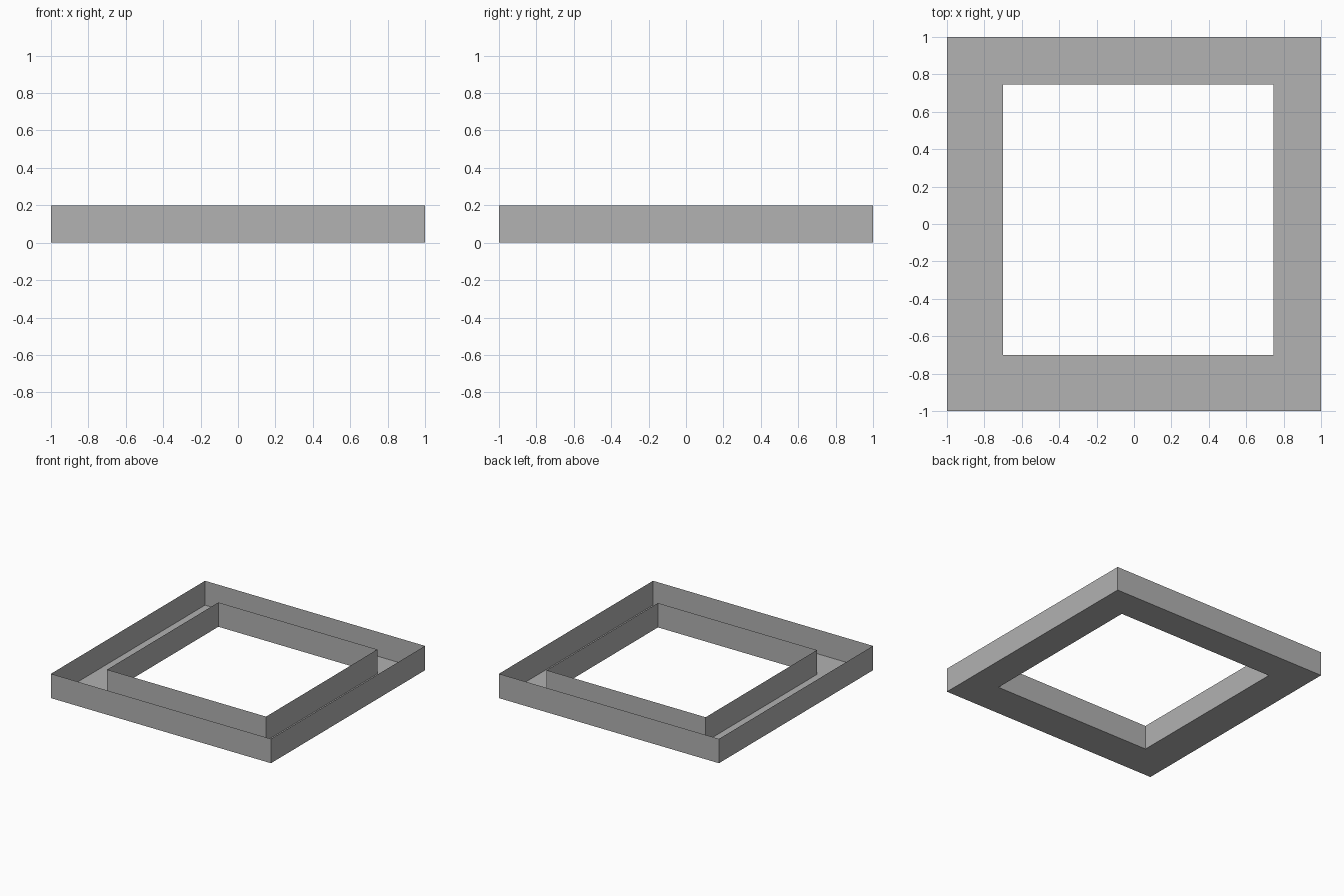
import bpy
import bmesh

cube = bpy.data.objects.get("Cube")
if cube:
    bpy.data.objects.remove(cube, do_unlink=True)

HEIGHT = 0.2
OUTER = (-1, 1, -1, 1)
INNER = (-0.7, 0.745, -0.7, 0.745)

grey = bpy.data.materials.new("plain grey")
grey.use_nodes = True
colour = (0.445, 0.445, 0.445, 1)
grey.diffuse_color = colour
grey.node_tree.nodes["Principled BSDF"].inputs["Base Color"].default_value = colour


def add_loop(bm, rect, z):
    x0, x1, y0, y1 = rect
    return [bm.verts.new((x, y, z)) for x, y in ((x0, y0), (x1, y0), (x1, y1), (x0, y1))]


def bridge(bm, a, b):
    for i in range(4):
        j = (i + 1) % 4
        bm.faces.new((a[i], a[j], b[j], b[i]))


# Open square trough of thin sheet: outer wall, flat floor, inner wall
bm = bmesh.new()
loops = [add_loop(bm, rect, z) for rect, z in
         ((INNER, HEIGHT), (INNER, 0), (OUTER, 0), (OUTER, HEIGHT))]
for lower, upper in zip(loops, loops[1:]):
    bridge(bm, lower, upper)

mesh = bpy.data.meshes.new("square_trough")
bm.to_mesh(mesh)
bm.free()
mesh.materials.append(grey)
trough = bpy.data.objects.new("square_trough", mesh)
bpy.context.collection.objects.link(trough)
